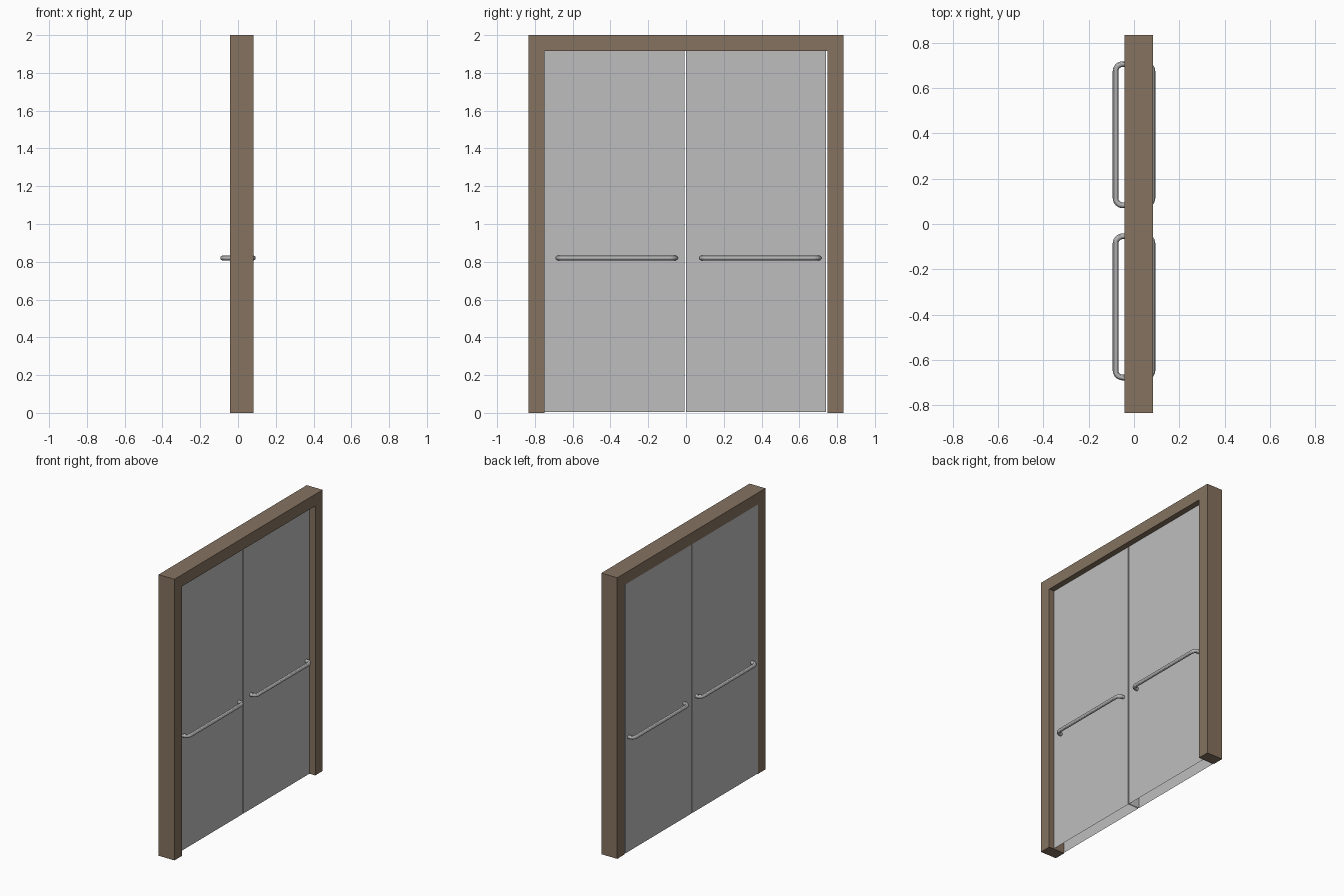
import bpy
import bmesh
from math import sin, cos, pi
from mathutils import Vector

cube = bpy.data.objects.get("Cube")
if cube:
    bpy.data.objects.remove(cube, do_unlink=True)


def material(name, rgb):
    m = bpy.data.materials.new(name)
    m.use_nodes = True
    m.diffuse_color = (*rgb, 1)
    m.node_tree.nodes["Principled BSDF"].inputs["Base Color"].default_value = (*rgb, 1)
    return m


brown = material("brown frame", (0.235, 0.171, 0.117))
grey = material("light grey panel", (0.515, 0.515, 0.515))
steel = material("brushed steel", (0.456, 0.456, 0.456))

HALF_W, HEIGHT, JAMB = 0.833, 2.0, 0.083
BACK, FRONT, PANEL = -0.042, 0.083, 0.042
GAP = 0.008


def add_mesh(name, bm, mat):
    bmesh.ops.recalc_face_normals(bm, faces=bm.faces)
    me = bpy.data.meshes.new(name)
    bm.to_mesh(me)
    bm.free()
    me.materials.append(mat)
    ob = bpy.data.objects.new(name, me)
    bpy.context.collection.objects.link(ob)
    return ob


# Door frame: U-shaped outline extruded through its depth
inner, lintel = HALF_W - JAMB, HEIGHT - JAMB
outline = [(-HALF_W, 0), (-HALF_W, HEIGHT), (HALF_W, HEIGHT), (HALF_W, 0),
           (inner, 0), (inner, lintel), (-inner, lintel), (-inner, 0)]
bm = bmesh.new()
face = bm.faces.new([bm.verts.new((BACK, y, z)) for y, z in outline])
ext = bmesh.ops.extrude_face_region(bm, geom=[face])
moved = [g for g in ext["geom"] if isinstance(g, bmesh.types.BMVert)]
bmesh.ops.translate(bm, verts=moved, vec=(FRONT - BACK, 0, 0))
add_mesh("door_frame", bm, brown)


# Door leaf: hollow box, open underneath
def door_leaf(name, y0, y1):
    z0 = 0.004
    bm = bmesh.new()
    bmesh.ops.create_cube(bm, size=1)
    bottom = [f for f in bm.faces if f.normal.z < -0.5]
    bmesh.ops.delete(bm, geom=bottom, context="FACES")
    bmesh.ops.scale(bm, verts=bm.verts, vec=(PANEL - BACK, y1 - y0, lintel - z0))
    bmesh.ops.translate(bm, verts=bm.verts,
                        vec=((PANEL + BACK) / 2, (y0 + y1) / 2, (lintel + z0) / 2))
    add_mesh(name, bm, grey)


# Pull bar: round tube with a bend at each end
def pull_bar(name, y0, y1, side):
    r, bend, z, reach = 0.0125, 0.032, 0.82, 0.0815
    a, b = y0 + r, y1 - r
    arc = [i * pi / 16 for i in range(9)]
    pts = [(0.041, a)]
    pts += [(reach - bend + bend * sin(t), a + bend - bend * cos(t)) for t in arc]
    pts += [(reach - bend + bend * cos(t), b - bend + bend * sin(t)) for t in arc]
    pts.append((0.041, b))
    cu = bpy.data.curves.new(name, "CURVE")
    cu.dimensions = "3D"
    cu.bevel_depth = r
    cu.bevel_resolution = 4
    cu.use_fill_caps = True
    sp = cu.splines.new("POLY")
    sp.points.add(len(pts) - 1)
    for p, (x, y) in zip(sp.points, pts):
        p.co = (side * x, y, z, 1)
    cu.materials.append(steel)
    ob = bpy.data.objects.new(name, cu)
    bpy.context.collection.objects.link(ob)
    bpy.ops.object.select_all(action="DESELECT")
    ob.select_set(True)
    bpy.context.view_layer.objects.active = ob
    bpy.ops.object.convert(target="MESH")
    bpy.ops.object.shade_smooth_by_angle()


# Two leaves, each with a bar on both faces
leaves = [("near", -inner, -GAP, -0.69, -0.042),
          ("far", 0, inner - GAP, 0.07, 0.718)]
for label, y0, y1, h0, h1 in leaves:
    door_leaf(label + "_door_leaf", y0, y1)
    for side, face_name in ((1, "left"), (-1, "right")):
        pull_bar(f"{label}_{face_name}_pull_bar", h0, h1, side)
